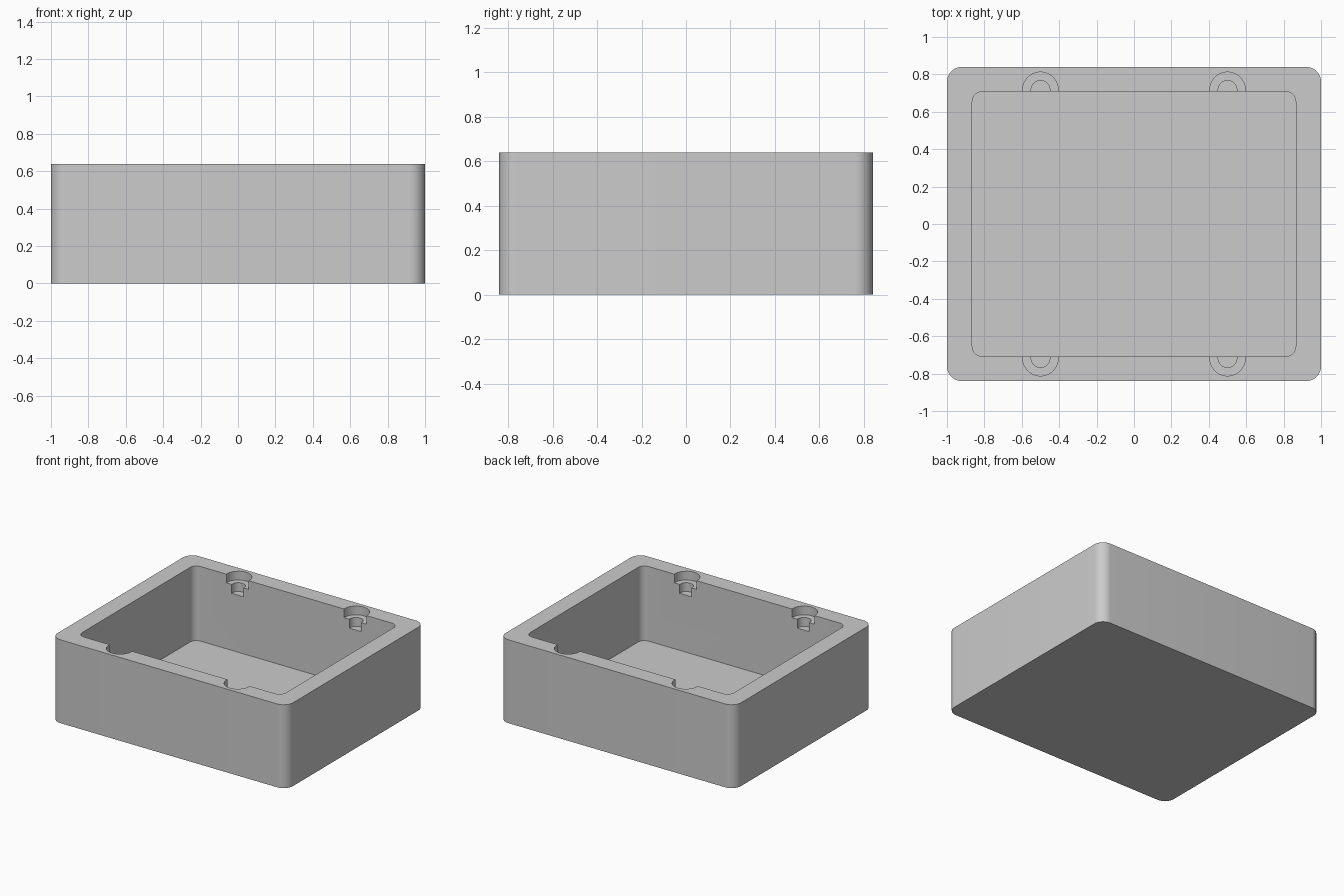
import bpy
import bmesh
from math import cos, sin, pi, radians

cube = bpy.data.objects.get("Cube")
if cube:
    bpy.data.objects.remove(cube, do_unlink=True)

HEIGHT = 0.64
FLOOR = 0.067
INNER_Y = 0.708

grey = bpy.data.materials.new("plain grey")
grey.use_nodes = True
grey.diffuse_color = (0.6, 0.6, 0.6, 1)
grey.node_tree.nodes["Principled BSDF"].inputs["Base Color"].default_value = (0.6, 0.6, 0.6, 1)


def prism(name, outline, z0, z1):
    """Extrude a flat outline between two heights."""
    bm = bmesh.new()
    base = bm.faces.new([bm.verts.new((x, y, z0)) for x, y in outline])
    top = bmesh.ops.extrude_face_region(bm, geom=[base])["geom"]
    verts = [v for v in top if isinstance(v, bmesh.types.BMVert)]
    bmesh.ops.translate(bm, vec=(0, 0, z1 - z0), verts=verts)
    bmesh.ops.recalc_face_normals(bm, faces=bm.faces)
    mesh = bpy.data.meshes.new(name)
    bm.to_mesh(mesh)
    bm.free()
    mesh.materials.append(grey)
    obj = bpy.data.objects.new(name, mesh)
    bpy.context.collection.objects.link(obj)
    return obj


def rounded_rect(hx, hy, r, steps=12):
    points = []
    for i, (sx, sy) in enumerate([(1, 1), (-1, 1), (-1, -1), (1, -1)]):
        for k in range(steps + 1):
            a = (i + k / steps) * pi / 2
            points.append((sx * (hx - r) + r * cos(a), sy * (hy - r) + r * sin(a)))
    return points


def circle(cx, cy, r, n=48):
    return [(cx + r * cos(2 * pi * k / n), cy + r * sin(2 * pi * k / n)) for k in range(n)]


def activate(obj):
    bpy.ops.object.select_all(action="DESELECT")
    obj.select_set(True)
    bpy.context.view_layer.objects.active = obj


def cut(obj, cutter):
    cutter.hide_render = True
    mod = obj.modifiers.new("cut", "BOOLEAN")
    mod.operation = "DIFFERENCE"
    mod.solver = "EXACT"
    mod.object = cutter
    activate(obj)
    bpy.ops.object.modifier_apply(modifier=mod.name)
    bpy.data.objects.remove(cutter, do_unlink=True)


# Open box with rounded vertical corners
box = prism("open_box", rounded_rect(1, 0.84, 0.08), 0, HEIGHT)
cut(box, prism("cavity_cutter", rounded_rect(0.865, INNER_Y, 0.055), FLOOR, HEIGHT + 0.1))

# Stepped round recesses in the front and back walls
for x in (-0.5, 0.5):
    for y in (-0.717, 0.717):
        for radius, depth in ((0.095, 0.067), (0.05, 0.135)):
            cut(box, prism("recess_cutter", circle(x, y, radius), HEIGHT - depth, HEIGHT + 0.1))

activate(box)
bpy.ops.object.shade_smooth_by_angle(angle=radians(30))
